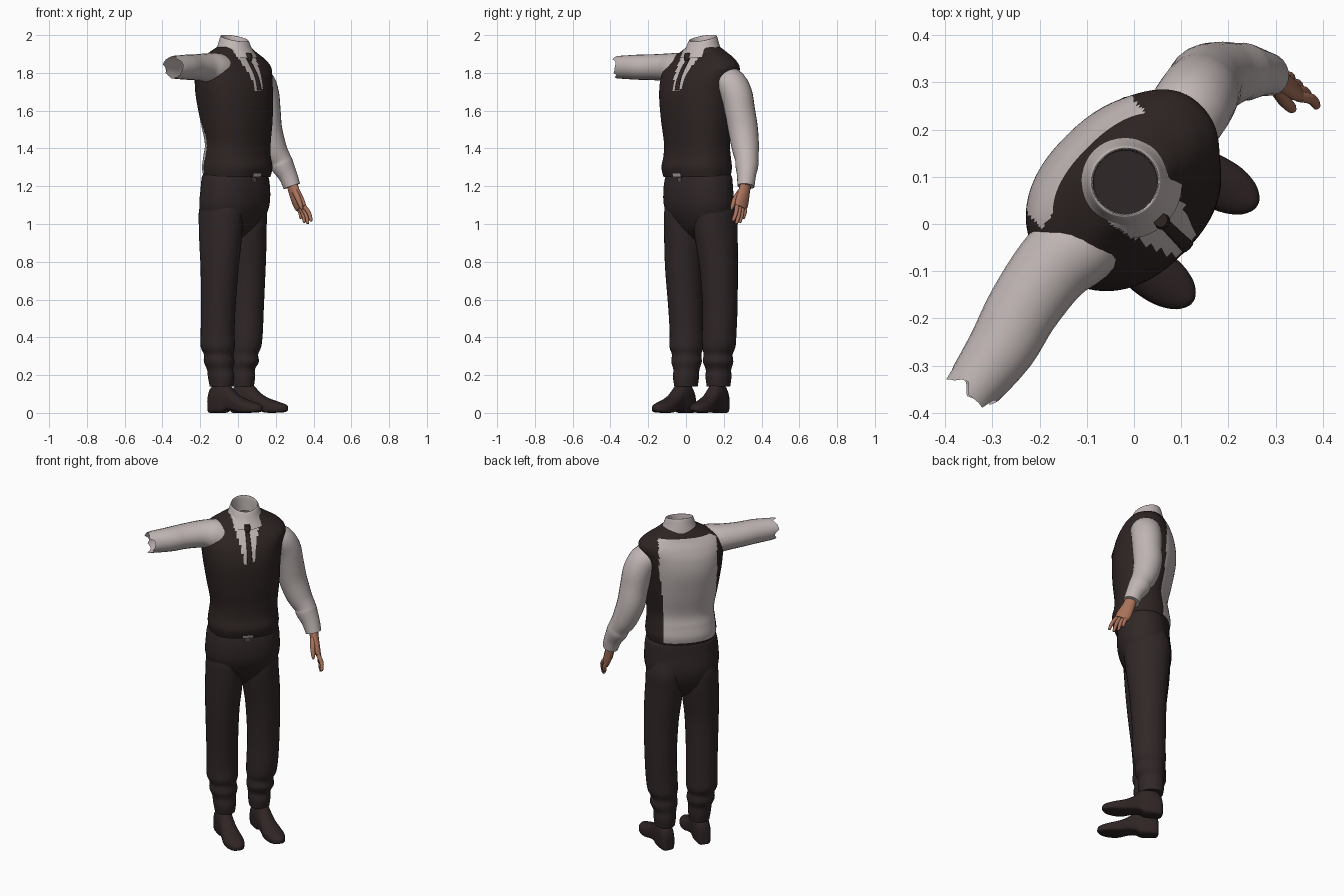
import bpy, bmesh, math, random
from mathutils import Vector

random.seed(4)
R2 = math.sqrt(0.5)
SIDE = Vector((R2, R2, 0))      # towards the figure's left
BACK = Vector((-R2, R2, 0))     # towards the figure's back
UP = Vector((0, 0, 1))


def mat(name, col):
    m = bpy.data.materials.new(name)
    m.diffuse_color = (*col, 1)
    return m


SHIRT = mat("shirt light grey", (0.53, 0.47, 0.46))
VEST = mat("vest dark brown", (0.027, 0.018, 0.017))
TROUSER = mat("trouser dark brown", (0.030, 0.020, 0.020))
SHOE = mat("shoe dark brown", (0.029, 0.018, 0.018))
SKIN = mat("skin", (0.40, 0.17, 0.105))
METAL = mat("buckle grey", (0.10, 0.09, 0.085))


def smooth_keys(keys, n):
    """Catmull-Rom interpolation between key tuples."""
    out = []
    for i in range(len(keys) - 1):
        p = [keys[max(0, min(len(keys) - 1, i + k))] for k in (-1, 0, 1, 2)]
        for j in range(n):
            t = j / n
            out.append(tuple(0.5 * (2*b + (c - a)*t + (2*a - 5*b + 4*c - d)*t*t
                             + (3*b - a - 3*c + d)*t**3) for a, b, c, d in zip(*p)))
    return out + [tuple(keys[-1])]


def skin(name, rings, mats, cap0=False, cap1=False, rule=None):
    """Join rings of points into a smooth surface."""
    bm = bmesh.new()
    rows = [[bm.verts.new(p) for p in r] for r in rings]
    n = len(rows[0])
    for a, b in zip(rows, rows[1:]):
        for i in range(n):
            bm.faces.new((a[i], a[(i+1) % n], b[(i+1) % n], b[i]))
    if cap0:
        bm.faces.new(rows[0][::-1])
    if cap1:
        bm.faces.new(rows[-1])
    bmesh.ops.recalc_face_normals(bm, faces=bm.faces)
    for f in bm.faces:
        f.smooth = len(f.verts) == 4
        if rule:
            c = f.calc_center_median()
            f.material_index = rule(c.dot(SIDE), c.dot(BACK), c.z)
    me = bpy.data.meshes.new(name)
    bm.to_mesh(me)
    bm.free()
    for m in mats:
        me.materials.append(m)
    ob = bpy.data.objects.new(name, me)
    bpy.context.collection.objects.link(ob)
    return ob


def unit(k, seg, power):
    a = 2 * math.pi * k / seg
    c, s = math.cos(a), math.sin(a)
    return (math.copysign(abs(c)**(2/power), c), math.copysign(abs(s)**(2/power), s))


def loft(name, keys, mats, sub=4, seg=48, power=2.3, **kw):
    """Level rings: (z, side, back, half width, half depth, tilt)."""
    rings = []
    for z, s, d, hs, hd, tilt in smooth_keys([(*k, 0)[:6] for k in keys], sub):
        ring = []
        for k in range(seg):
            u, v = unit(k, seg, power)
            ring.append(SIDE*(s + hs*u) + BACK*(d + hd*v) + UP*(z + tilt*v))
        rings.append(ring)
    return skin(name, rings, mats, **kw)


def tube(name, keys, mats, sub=4, seg=24, ragged=0, **kw):
    """Rings square to a path: (x, y, z, radius front-back, other radius)."""
    ks = smooth_keys(keys, sub)
    rings = []
    for i, k in enumerate(ks):
        t = (Vector(ks[min(i+1, len(ks)-1)][:3]) - Vector(ks[max(i-1, 0)][:3])).normalized()
        a = (BACK - t * BACK.dot(t)).normalized()
        b = t.cross(a)
        rings.append([Vector(k[:3]) + a*k[3]*unit(j, seg, 2)[0] + b*k[4]*unit(j, seg, 2)[1]
                      for j in range(seg)])
    if ragged:
        rings[-1] = [p + t * random.uniform(-ragged, ragged) for p in rings[-1]]
    return skin(name, rings, mats, **kw)


# waistcoat body, with light back panel, shirt V and hem gap by face position
TORSO = [(1.25, .037, .045, .188, .150), (1.30, .037, .043, .195, .160), (1.36, .038, .045, .189, .150),
         (1.43, .040, .042, .186, .146), (1.55, .036, .048, .202, .163), (1.68, .030, .058, .215, .174),
         (1.77, .034, .067, .226, .163), (1.83, .045, .077, .232, .137), (1.875, .044, .083, .200, .110),
         (1.91, .046, .085, .140, .092), (1.94, .050, .080, .085, .078)]


def torso_colour(s, d, z):
    ls = s - .037
    edge = .118 + .03 * max(0, min(1, (z - 1.45) / .3))
    if d > .10 + .4 * max(0, z - 1.8) and -.18 < ls < edge and 1.27 < z < 1.895:
        return 1
    if d < .06 and z > 1.70 and abs(ls - .008) < .022 + (z - 1.70) * .24:
        return 1
    if d < 0 and z < 1.268 and abs(ls) < .03:
        return 1
    return 0


loft("waistcoat", TORSO, [VEST, SHIRT], sub=9, seg=112, rule=torso_colour)

# shirt collar: stand plus folded-down flap
loft("collar", [(1.900, .050, .062, .112, .108, .022), (1.94, .050, .072, .090, .090, .018),
                (1.982, .050, .076, .075, .074, .018), (1.970, .050, .076, .069, .068, .016),
                (1.90, .050, .076, .066, .066, .01)], [SHIRT], power=2)

# tie following the chest
front = smooth_keys(TORSO, 4)
tie = [(z, .046, d - hd - .002, .011 + .025*max(0, 1.88 - z), .006)
       for z, s, d, hs, hd in front if 1.69 < z < 1.89]
loft("tie", tie, [VEST], sub=1, seg=12, cap0=True, cap1=True)
loft("tie_knot", [(1.862, .046, -.040, .010, .011), (1.882, .046, -.040, .017, .014),
                  (1.905, .046, -.034, .015, .014)], [VEST], seg=12, cap0=True, cap1=True)

# hips
loft("trouser_seat", [(1.262, .037, .058, .180, .127), (1.25, .037, .058, .196, .137),
                      (1.18, .036, .056, .204, .145), (1.10, .035, .062, .204, .147),
                      (1.03, .035, .070, .180, .130), (.97, .035, .075, .125, .098),
                      (.92, .035, .078, .05, .05)], [TROUSER], cap0=True, cap1=True)
loft("buckle", [(1.225, .036, -.083, .014, .006), (1.245, .036, -.083, .014, .006)],
     [METAL], seg=16, power=8, cap0=True, cap1=True)

# legs with bunched cloth over the ankles: (z, x, y, half width, half depth)
right_leg = [(1.15, -.088, .005, .085, .110), (1.07, -.092, .000, .098, .127), (.98, -.092, .000, .103, .124),
             (.88, -.094, -.005, .101, .115), (.75, -.098, -.010, .093, .103),
             (.55, -.105, -.002, .087, .093), (.42, -.108, .003, .086, .090), (.35, -.107, .003, .086, .092),
             (.31, -.103, .003, .074, .079), (.27, -.100, .003, .077, .082), (.23, -.095, .002, .065, .071),
             (.19, -.090, .000, .063, .073), (.14, -.088, .000, .056, .066)]
left_leg = [(1.15, .032, .150, .085, .110), (1.07, .035, .155, .100, .128), (.98, .036, .156, .104, .124),
            (.88, .040, .164, .102, .115), (.75, .045, .174, .095, .103),
            (.55, .044, .180, .088, .094), (.42, .040, .176, .087, .092), (.35, .035, .174, .083, .090),
            (.31, .030, .170, .072, .079), (.27, .030, .170, .076, .082), (.23, .022, .172, .063, .070),
            (.19, .022, .172, .062, .073), (.14, .022, .172, .056, .066)]
for name, leg in (("right_trouser_leg", right_leg), ("left_trouser_leg", left_leg)):
    loft(name, [(z, (x + y)*R2, (y - x)*R2, a, b) for z, x, y, a, b in leg],
         [TROUSER], seg=32, power=2.1, cap1=True)


# shoes: (distance from heel, half width, bottom, top)
SOLE = [(0, .018, .012, .085), (.012, .036, 0, .13), (.05, .044, 0, .165), (.095, .044, 0, .175),
        (.125, .043, .014, .15), (.17, .047, .012, .105), (.22, .054, .001, .078), (.27, .052, .001, .062),
        (.31, .038, .004, .050), (.33, .020, .010, .042), (.337, .006, .016, .032)]


def shoe(name, heel, toe):
    heel, toe = Vector((*heel, 0)), Vector((*toe, 0))
    f = (toe - heel).normalized()
    w = UP.cross(f)
    rings = []
    for t, hw, lo, hi in smooth_keys(SOLE, 3):
        ring = []
        for k in range(24):
            u, v = unit(k, 24, 2.0 if math.sin(2*math.pi*k/24) > 0 else 5)
            ring.append(heel + f*t + w*hw*u + UP*max(0, (lo + hi)/2 + (hi - lo)/2*v))
        rings.append(ring)
    skin(name, rings, [SHOE], True, True)


shoe("right_shoe", (-.150, .030), (.125, -.165))
shoe("left_shoe", (-.032, .205), (.268, .036))

# raised right sleeve, torn open at the elbow
tube("right_sleeve", [(-.06, .005, 1.80, .085, .08), (-.12, -.045, 1.818, .090, .088),
                      (-.175, -.095, 1.828, .083, .075), (-.235, -.18, 1.830, .077, .068),
                      (-.28, -.262, 1.830, .072, .066), (-.345, -.352, 1.830, .058, .060)],
     [SHIRT], ragged=.018)

# hanging left sleeve
tube("left_sleeve", [(.06, .17, 1.755, .075, .06), (.108, .228, 1.752, .085, .080),
                     (.133, .266, 1.69, .085, .083), (.145, .285, 1.60, .082, .079),
                     (.155, .302, 1.50, .080, .078), (.187, .315, 1.40, .072, .071),
                     (.222, .322, 1.34, .062, .060), (.235, .322, 1.31, .062, .060),
                     (.265, .320, 1.255, .050, .050), (.285, .317, 1.20, .047, .044)],
     [SHIRT], cap1=True)

# left hand
tube("left_palm", [(.283, .317, 1.22, .032, .026), (.298, .308, 1.17, .036, .024),
                   (.318, .297, 1.12, .043, .021), (.334, .289, 1.085, .040, .017)],
     [SKIN], seg=16, cap0=True, cap1=True)
for i, drop in enumerate((.075, .088, .082, .062)):
    off = BACK * (-.030 + .020 * i)
    root = Vector((.328, .291, 1.095)) + off
    tip = root + Vector((.032, -.014, -drop)) + off * .25
    mid = (root + tip) / 2 + Vector((.008, .004, 0))
    tube("finger_%d" % (i + 1), [(*root, .0112, .0125), (*mid, .0105, .0115), (*tip, .008, .009),
                                 (*(tip + (tip - mid) * .15), .003, .003)], [SKIN], seg=10,
         cap0=True, cap1=True)
tube("thumb", [(.300, .290, 1.175, .016, .015), (.318, .262, 1.135, .015, .014),
               (.333, .246, 1.095, .011, .011), (.338, .240, 1.075, .004, .004)],
     [SKIN], seg=10, cap0=True, cap1=True)
